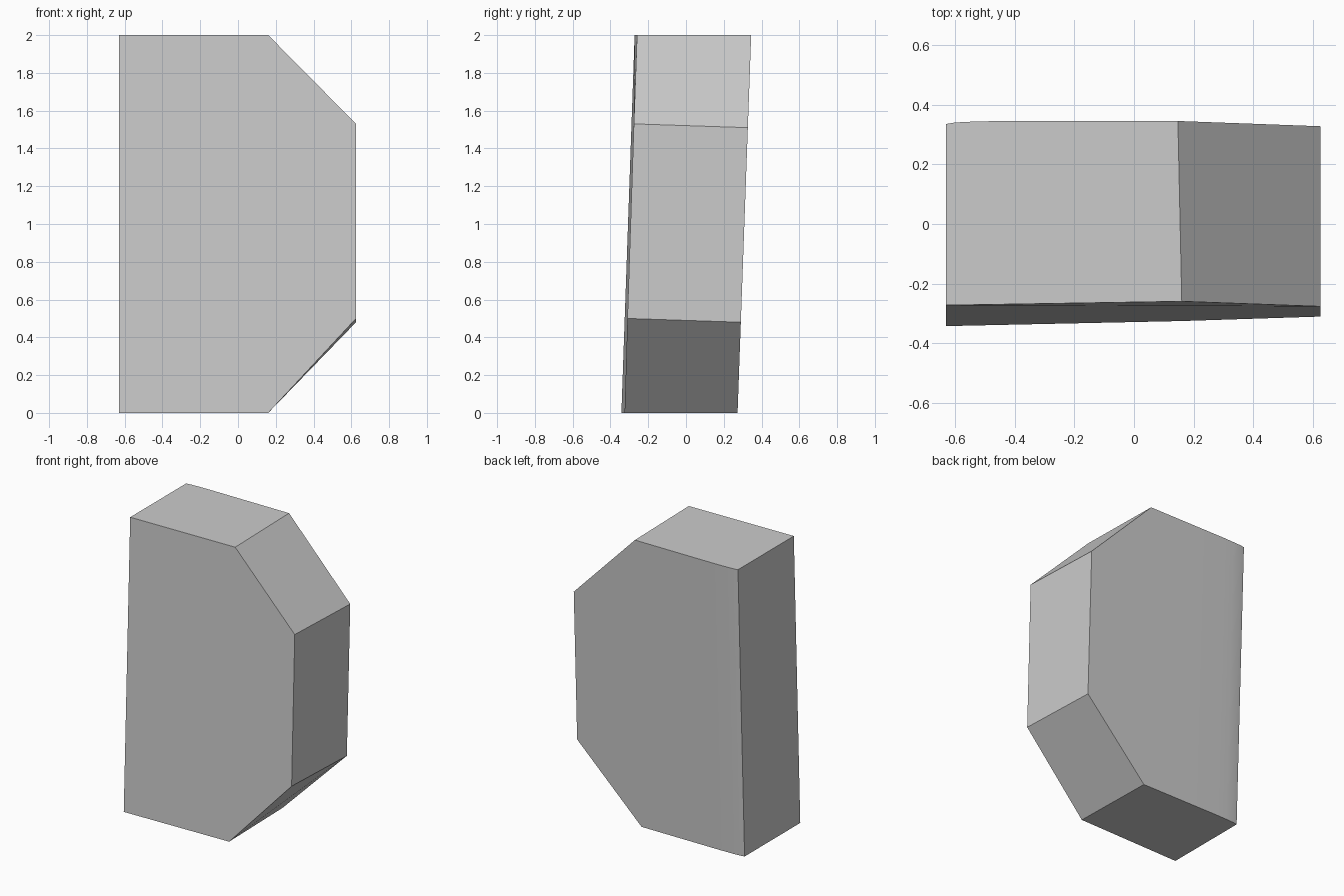
import bpy, bmesh
from math import radians

cube = bpy.data.objects.get("Cube")
if cube:
    bpy.data.objects.remove(cube, do_unlink=True)

# Plain grey material
grey = bpy.data.materials.new("light grey")
grey.use_nodes = True
colour = (0.6, 0.6, 0.6, 1)
grey.diffuse_color = colour
grey.node_tree.nodes["Principled BSDF"].inputs["Base Color"].default_value = colour

LEFT, RIGHT = -0.63, 0.625
LEAN = 0.036  # backward lean per unit of height

# Front outline (x, y, z), slightly skewed
front = [(LEFT, -0.342, 0), (0.16, -0.325, 0), (RIGHT, -0.31, 0.5),
         (RIGHT, -0.276, 1.53), (0.16, -0.259, 2), (LEFT, -0.272, 2)]

# Back columns from the rounded edge to the clipped side: x, bottom z, top z, inset
columns = [(LEFT, 0, 2, 0.01), (-0.6, 0, 2, 0.005), (-0.54, 0, 2, 0.002),
           (-0.45, 0, 2, 0), (0.147, 0, 2, 0), (RIGHT, 0.48, 1.51, 0)]

bm = bmesh.new()
f = [bm.verts.new(p) for p in front]


def back_vert(x, z, inset):
    return bm.verts.new((x, 0.273 + LEAN * z - inset, z))


low = [back_vert(x, b, i) for x, b, t, i in columns]
high = [back_vert(x, t, i) for x, b, t, i in columns]

# Front, back strips, bottom, top and sides
bm.faces.new(f)
for a in range(len(columns) - 1):
    bm.faces.new((low[a], high[a], high[a + 1], low[a + 1]))
bm.faces.new([f[1], f[0]] + low[:5])
bm.faces.new([f[5], f[4]] + high[4::-1])
bm.faces.new((f[0], f[5], high[0], low[0]))
bm.faces.new((f[1], low[4], low[5], f[2]))
bm.faces.new((f[2], low[5], high[5], f[3]))
bm.faces.new((f[3], high[5], high[4], f[4]))
bmesh.ops.recalc_face_normals(bm, faces=bm.faces)

mesh = bpy.data.meshes.new("clipped_block")
bm.to_mesh(mesh)
bm.free()
mesh.materials.append(grey)
block = bpy.data.objects.new("clipped_block", mesh)
bpy.context.collection.objects.link(block)

# Smooth only the gently rounded back edge
bpy.ops.object.select_all(action='DESELECT')
block.select_set(True)
bpy.context.view_layer.objects.active = block
bpy.ops.object.shade_smooth_by_angle(angle=radians(20))
